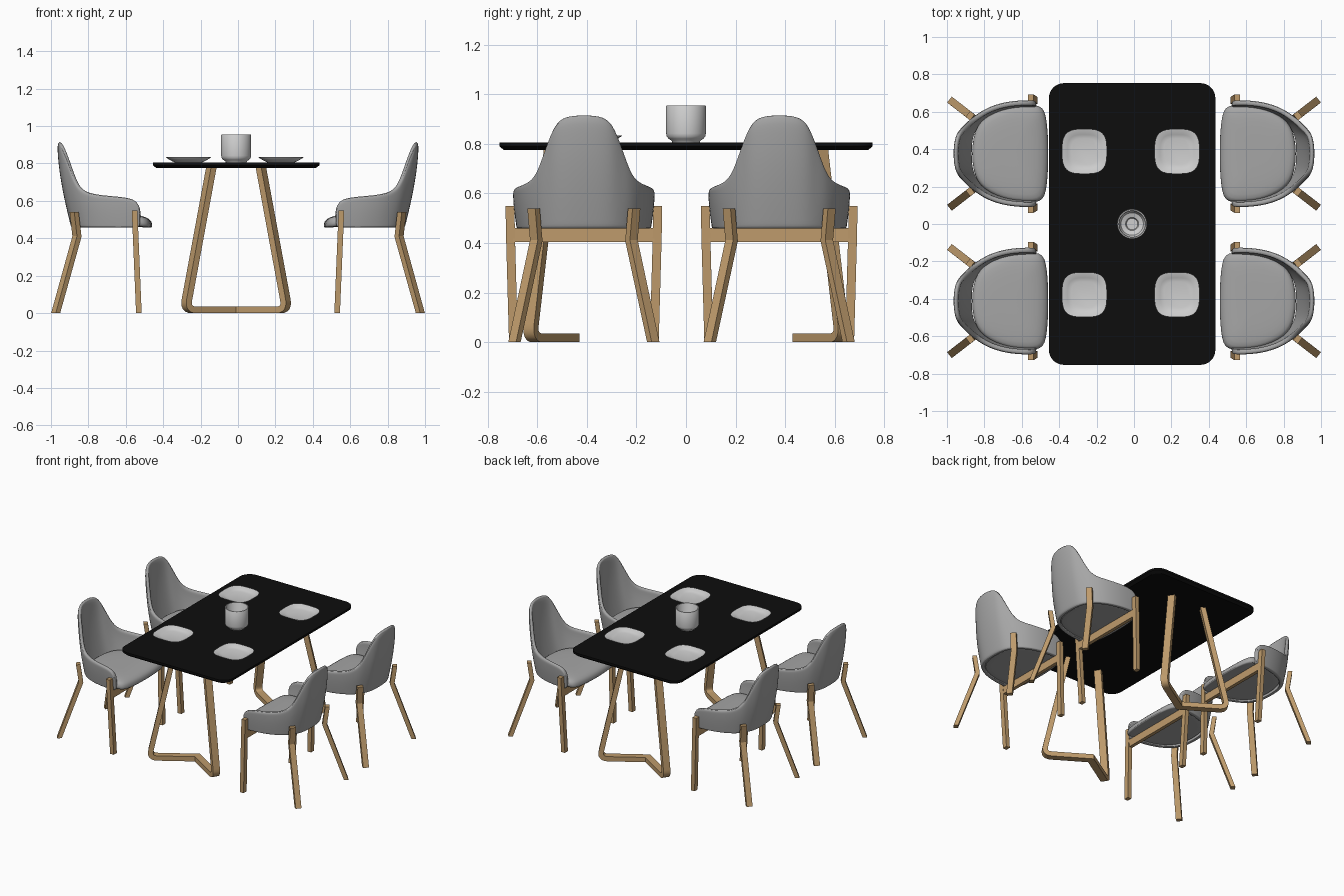
import bpy, bmesh, math
from mathutils import Vector, Matrix

if "Cube" in bpy.data.objects:
    bpy.data.objects.remove(bpy.data.objects["Cube"])


def material(name, r, g, b):
    m = bpy.data.materials.new(name)
    m.diffuse_color = (r, g, b, 1)
    m.use_nodes = True
    m.node_tree.nodes["Principled BSDF"].inputs["Base Color"].default_value = m.diffuse_color
    return m


BLACK = material("black_top", 0.004, 0.004, 0.004)
WOOD = material("oak_wood", 0.52, 0.33, 0.15)
GREY = material("grey_fabric", 0.38, 0.38, 0.38)
WHITE = material("light_ceramic", 0.62, 0.62, 0.62)
IDENT = Matrix()


def loft(name, rings, mat, M=IDENT, smooth=None, subsurf=0):
    """Skin closed rings of points, cap both ends."""
    bm = bmesh.new()
    vs = [[bm.verts.new(M @ Vector(p)) for p in r] for r in rings]
    n = len(rings[0])
    for a, b in zip(vs, vs[1:]):
        for i in range(n):
            j = (i + 1) % n
            bm.faces.new((a[i], a[j], b[j], b[i]))
    caps = [bm.faces.new(vs[0]), bm.faces.new(vs[-1])]
    if subsurf and n > 8:
        bmesh.ops.poke(bm, faces=caps)
    bmesh.ops.recalc_face_normals(bm, faces=bm.faces)
    me = bpy.data.meshes.new(name)
    bm.to_mesh(me)
    bm.free()
    me.materials.append(mat)
    ob = bpy.data.objects.new(name, me)
    bpy.context.collection.objects.link(ob)
    if subsurf:
        ob.modifiers.new("subsurf", 'SUBSURF').levels = subsurf
        ob.modifiers["subsurf"].render_levels = subsurf
    if smooth:
        bpy.ops.object.select_all(action='DESELECT')
        ob.select_set(True)
        bpy.context.view_layer.objects.active = ob
        bpy.ops.object.shade_smooth_by_angle(angle=math.radians(smooth))
    return ob


def bar(path, n, t, w, mitre=0):
    """Rings of a flat bar: n = width direction, t = thickness, w = width."""
    pts = [Vector(p) for p in path]
    n = Vector(n).normalized()
    rings = []
    for i, p in enumerate(pts):
        a = (p - pts[i - 1]).normalized() if i else None
        b = (pts[i + 1] - p).normalized() if i < len(pts) - 1 else None
        if a and b:
            tan = (a + b).normalized()
            k = 1 / max(0.5, tan.dot(a))
        else:
            tan, k = a or b, 1
            if abs(tan.z) > 0.5:                      # level cut ends
                tan = Vector((0, 0, math.copysign(1, tan.z)))
        m = n.cross(tan).normalized() * (t / 2 * k)
        s = tan * (mitre * w / 2) if i == 0 else Vector()
        h = n * w / 2
        rings.append([p - h - m + s, p + h - m - s, p + h + m - s, p - h + m + s])
    return rings


# ---- table ----
CX = -0.01


def rounded_rect(hx, hy, r, z):
    out = []
    for q, (sx, sy) in enumerate(((1, 1), (-1, 1), (-1, -1), (1, -1))):
        for k in range(9):
            a = math.pi / 2 * (q + k / 8)
            out.append((CX + sx * (hx - r) + r * math.cos(a), sy * (hy - r) + r * math.sin(a), z))
    return out


loft("table_top", [rounded_rect(0.425, 0.735, 0.07, 0.775), rounded_rect(0.445, 0.753, 0.08, 0.79),
                   rounded_rect(0.445, 0.753, 0.08, 0.805)], BLACK, smooth=25)

# angled frames: each half is a foot that bends up into a leaning leg
TH = math.radians(32)
corner, top = Vector((0.322, 0.0175)), Vector((0.156, 0.78))
p0 = corner - Vector((0.055, 0))
p2 = corner + (top - corner).normalized() * 0.055
prof = [Vector((0, 0.0175))]
for k in range(7):
    u = k / 6
    prof.append(p0 * (1 - u) ** 2 + corner * 2 * u * (1 - u) + p2 * u * u)
prof.append(top)
path = [(s * math.cos(TH), -0.46 - s * math.sin(TH), z) for s, z in prof]
frame = bar(path, (math.sin(TH), math.cos(TH), 0), 0.035, 0.05, mitre=math.tan(TH))
for sx in (1, -1):
    for sy in (1, -1):
        M = Matrix.Translation((CX, 0, 0)) @ Matrix.Diagonal((sx, sy, 1, 1))
        loft("table_leg_frame", frame, WOOD, M, smooth=25)

# ---- plates and pot ----


def squircle(r, z, e, n=40):
    f = lambda c: math.copysign(abs(c) ** (2 / e), c)
    return [(r * f(math.cos(2 * math.pi * k / n)), r * f(math.sin(2 * math.pi * k / n)), z)
            for k in range(n)]


plate = [squircle(r, z, 3.2) for r, z in ((0.07, 0.805), (0.085, 0.811), (0.118, 0.83), (0.12, 0.834),
                                          (0.115, 0.834), (0.09, 0.82), (0.07, 0.815))]
for x in (-0.265, 0.23):
    for y in (0.388, -0.378):
        loft("plate", plate, WHITE, Matrix.Translation((x, y, 0)), smooth=40)

pot = [squircle(r, z, 2) for r, z in ((0.055, 0.805), (0.058, 0.812), (0.07, 0.82), (0.078, 0.83),
                                      (0.08, 0.842), (0.08, 0.952), (0.078, 0.955), (0.072, 0.955),
                                      (0.069, 0.95), (0.069, 0.845), (0.06, 0.83), (0.035, 0.822),
                                      (0.03, 0.812))]
loft("pot", pot, WHITE, Matrix.Translation((CX, 0, 0)), smooth=35)

# ---- chairs: back shell, from the back centre to the arm front ----
RIM = [(.968, 0, .918), (.963, .065, .915), (.947, .115, .895), (.915, .147, .82), (.885, .177, .73),
       (.85, .205, .662), (.785, .248, .637), (.69, .278, .627), (.60, .286, .62), (.548, .286, .605),
       (.525, .282, .565)]
BASE = [(.893, 0), (.89, .065), (.88, .11), (.862, .147), (.836, .182), (.80, .212), (.74, .243),
        (.66, .264), (.60, .27), (.55, .271), (.525, .27)]


def both_sides(half):
    return [(p[0], -p[1], *p[2:]) for p in half[:0:-1]] + list(half)


rim, base = both_sides(RIM), both_sides(BASE)
rows = []
for t in (0, 0.04, 0.3, 0.6, 0.85, 1):
    e = math.sin(t * math.pi / 2)
    rows.append([Vector((b[0] + (r[0] - b[0]) * e, b[1] + (r[1] - b[1]) * e, 0.458 + (r[2] - 0.458) * t))
                 for r, b in zip(rim, base)])
shell = []
for i in range(len(rim)):
    inner = []
    for row in rows:
        d = row[min(i + 1, len(rim) - 1)] - row[max(i - 1, 0)]
        inner.append(row[i] + Vector((-abs(d.y), d.x if d.y * 0 == 0 else 0, 0)).normalized() * 0.028)
    shell.append([r[i] for r in rows] + inner[::-1])

# seat cushion with a rolled front edge
SEAT = [(.458, 0), (.461, .11), (.470, .20), (.488, .248), (.53, .26), (.60, .258), (.67, .25),
        (.74, .225), (.80, .19), (.838, .145), (.858, .09), (.868, 0)]
outline = SEAT + [(x, -y) for x, y in SEAT[-2:0:-1]]
cushion = []
for z, k in ((.468, .9), (.466, .98), (.485, 1.01), (.508, .995), (.522, .95), (.528, .75), (.53, .4)):
    ring = []
    for x, y in outline:
        px, py = 0.665 + (x - 0.665) * k, y * k
        drop = 0.025 * min(1, max(0, (0.56 - px) / 0.1)) ** 2
        ring.append((px, py, max(0.458, z - drop)))
    cushion.append(ring)

for sx in (1, -1):
    for cy in (0.376, -0.412):
        M = Matrix.Translation((0, cy, 0)) @ Matrix.Diagonal((sx, 1, 1, 1))
        loft("chair_shell", shell, GREY, M, smooth=60, subsurf=2)
        loft("chair_seat", cushion, GREY, M, smooth=60, subsurf=1)
        loft("chair_front_rail", bar([(.55, -.285, .432), (.55, .285, .432)], (0, 0, 1), 0.025, 0.055),
             WOOD, M)
        for s in (1, -1):
            loft("chair_front_leg", bar([(.53, s * .284, 0), (.548, s * .296, .43), (.553, s * .298, .55)],
                                        (0, 1, 0), 0.03, 0.036), WOOD, M)
            loft("chair_back_leg", bar([(.975, s * .28, 0), (.861, s * .192, .41), (.876, s * .203, .54)],
                                       (-.62, s * .79, 0), 0.03, 0.04), WOOD, M)
